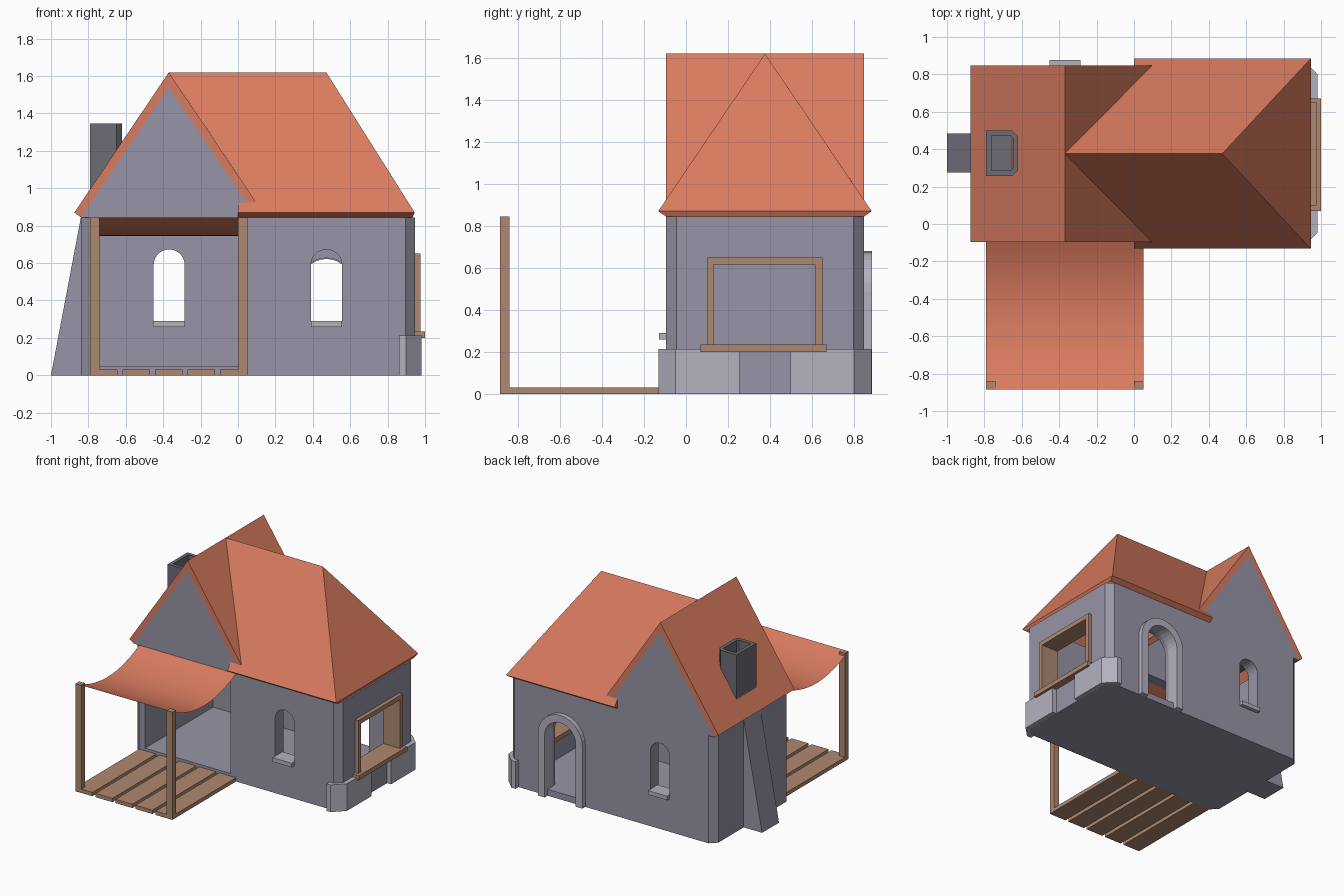
import bpy, bmesh, math

if "Cube" in bpy.data.objects:
    bpy.data.objects.remove(bpy.data.objects["Cube"])

C = 0.376            # depth centre of the house
HALF = 0.472         # half depth of the walls
F, B = C - HALF, C + HALF
EAVE, TOP, RIDGE = 0.87, 0.845, 1.62


def material(name, rgb):
    m = bpy.data.materials.new(name)
    m.diffuse_color = (*rgb, 1)
    m.use_nodes = True
    m.node_tree.nodes["Principled BSDF"].inputs["Base Color"].default_value = m.diffuse_color
    return m


TILE = material("roof_tile", (0.70, 0.20, 0.115))
WOOD = material("wood", (0.43, 0.25, 0.16))
WALL = material("plaster", (0.31, 0.30, 0.38))
STONE = material("light_stone", (0.45, 0.44, 0.52))
DARK = material("dark_stone", (0.15, 0.15, 0.18))


def mesh(name, verts, faces, mat=None, fix=True):
    me = bpy.data.meshes.new(name)
    me.from_pydata(verts, [], faces)
    bm = bmesh.new()
    bm.from_mesh(me)
    if fix:
        bmesh.ops.recalc_face_normals(bm, faces=bm.faces)
    bm.to_mesh(me)
    bm.free()
    ob = bpy.data.objects.new(name, me)
    bpy.context.collection.objects.link(ob)
    if mat:
        me.materials.append(mat)
    return ob


def prism(name, pts, axis, a, b, mat=None):
    """Extrude a 2D outline along an axis from a to b."""
    put = {'x': lambda p, t: (t, p[0], p[1]),
           'y': lambda p, t: (p[0], t, p[1]),
           'z': lambda p, t: (p[0], p[1], t)}[axis]
    n = len(pts)
    verts = [put(p, a) for p in pts] + [put(p, b) for p in pts]
    faces = [list(range(n)), list(range(n, 2 * n))]
    faces += [(i, (i + 1) % n, n + (i + 1) % n, n + i) for i in range(n)]
    return mesh(name, verts, faces, mat)


def box(name, x0, x1, y0, y1, z0, z1, mat=None):
    return prism(name, [(x0, y0), (x1, y0), (x1, y1), (x0, y1)], 'z', z0, z1, mat)


def arch(cx, r, z0, zc, n=14):
    """Round-topped outline, from bottom right over to bottom left."""
    top = [(cx + r * math.cos(math.pi * i / n), zc + r * math.sin(math.pi * i / n))
           for i in range(n + 1)]
    return [(cx + r, z0)] + top + [(cx - r, z0)]


def cut(ob, cutter):
    mod = ob.modifiers.new("cut", 'BOOLEAN')
    mod.operation, mod.solver, mod.object = 'DIFFERENCE', 'EXACT', cutter
    bpy.context.view_layer.objects.active = ob
    bpy.ops.object.modifier_apply(modifier=mod.name)
    bpy.data.objects.remove(cutter)


# Walls with chamfered corners, hollow above the floor
k, L, R = 0.05, -0.84, 0.945
walls = prism("walls", [(L + k, F), (R - k, F), (R, F + k), (R, B - k),
                        (R - k, B), (L + k, B), (L, B - k), (L, F + k)],
              'z', 0, TOP, WALL)
cut(walls, box("room", L + .1, R - .1, F + .1, B - .1, .05, 1.2))
cut(walls, box("open_front", -.74, 0, F - .1, F + .2, .05, 1.2))
cut(walls, prism("front_hole", arch(.473, .083, .26, .59), 'y', F - .1, F + .2))
cut(walls, prism("back_hole", arch(-.368, .083, .26, .59), 'y', B - .2, B + .1))
cut(walls, prism("door_hole", arch(.473, .14, .05, .487), 'y', B - .2, B + .1))
cut(walls, box("side_hole", R - .2, R + .1, .115, .635, .215, .635))

# Sills and door surround
box("front_sill", .39, .556, -.128, F + .09, .258, .29, STONE)
box("back_sill", -.451, -.285, B - .09, .877, .258, .29, STONE)
prism("door_surround", arch(.473, .193, 0, .487) + arch(.473, .135, 0, .487)[::-1],
      'y', B - .06, .885, STONE)

# Big side window frame
x0, x1 = .83, .975
box("side_frame_left", x0, x1, .1, .13, .23, .65, WOOD)
box("side_frame_right", x0, x1, .615, .65, .23, .65, WOOD)
box("side_frame_top", x0, x1, .13, .615, .615, .65, WOOD)
box("side_sill", x0, 1.0, .07, .67, .2, .235, WOOD)

# Corner footings, mirrored front to back
for name, s in (("front", -1), ("back", 1)):
    pts = [(.86, .43), (.86, .508), (.897, .508), (.98, .425), (.98, .122), (.92, .122), (.92, .40)]
    prism(name + "_corner_footing", [(x, C + s * d) for x, d in pts], 'z', 0, .213, STONE)

# Tapered buttress on the left wall
prism("buttress", [(-1, 0), (-.82, 0), (-.82, TOP), (-.84, TOP)], 'y', .275, .485, WALL)

# Gable roof running front to back, and its end walls
prism("gable_roof", [(-.875, EAVE), (-.37, RIDGE), (.1, .92), (.065, .896),
                     (-.37, 1.54), (-.84, TOP)], 'y', F, B, TILE)
gable = [(-.84, TOP), (.065, TOP), (.065, .896), (-.37, 1.54)]
prism("front_gable_wall", gable, 'y', F, F + .09, WALL)
prism("back_gable_wall", gable, 'y', B - .09, B, WALL)

# Hipped main roof with sloping soffit
verts = [(-.37, C, RIDGE), (.472, C, RIDGE)]
for s in (-1, 1):
    verts += [(0, C + s * .373, 1.07), (0, C + s * .508, EAVE), (R, C + s * .508, EAVE),
              (R - .012, C + s * HALF, TOP), (0, C + s * HALF, TOP)]
mesh("main_roof", verts,
     [(0, 2, 3, 4, 1), (0, 1, 9, 8, 7), (1, 4, 9), (3, 6, 5, 4), (8, 9, 10, 11),
      (4, 5, 10, 9), (3, 2, 6), (8, 11, 7)], TILE)

# Chimney with flue
def flue(e, c):
    xa, xb, ya, yb = -.79 + e, -.62 - e, .257 + e, .5 - e
    return [(xa, ya), (xb - c, ya), (xb, ya + c), (xb, yb - c), (xb - c, yb), (xa, yb)]


chimney = prism("chimney", flue(0, .03), 'z', .96, 1.345, DARK)
cut(chimney, prism("flue_hole", flue(.028, .012), 'z', 1.2, 1.5))

# Porch: planks, posts and sagging cloth awning
for i in range(5):
    x = -.79 + i * .1735
    box(f"deck_plank_{i + 1}", x, x + .146, -.885, F + .01, 0, .03, WOOD)
for name, x in (("left", -.79), ("right", 0)):
    box(name + "_porch_post", x, x + .05, -.885, -.84, 0, TOP, WOOD)
N = 14
verts, faces = [], []
for i in range(N + 1):
    t = 2 * i / N - 1
    y, z = -.885 + (F + .885) * i / N, TOP - .1 * (1 - t * t)
    verts += [(-.79, y, z), (.05, y, z)]
faces = [(2 * i, 2 * i + 1, 2 * i + 3, 2 * i + 2) for i in range(N)]
awning = mesh("awning", verts, faces, TILE, fix=False)
for p in awning.data.polygons:
    p.use_smooth = True
